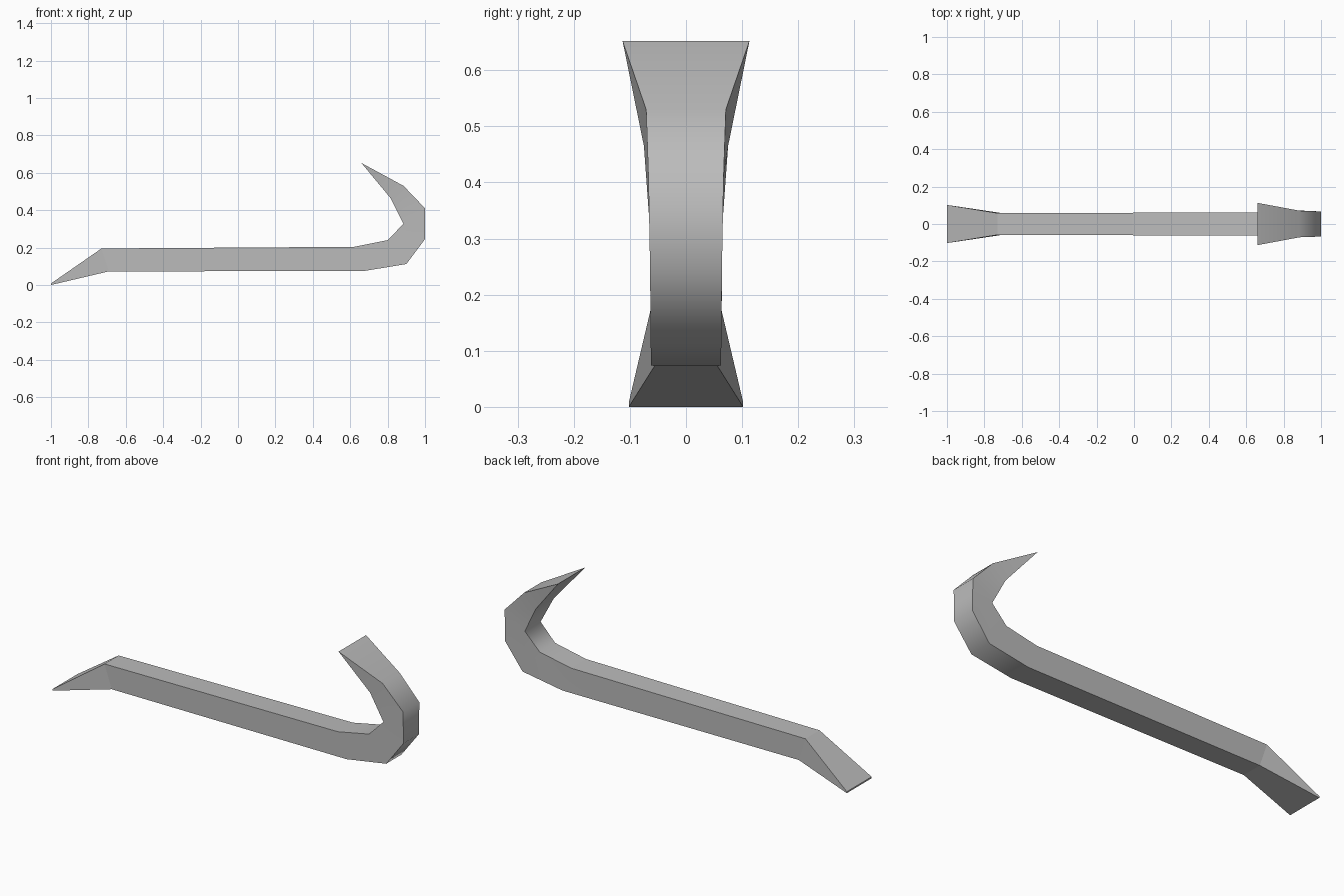
import bpy, bmesh, math

cube = bpy.data.objects.get("Cube")
if cube:
    bpy.data.objects.remove(cube, do_unlink=True)

# Single steel colour
steel = bpy.data.materials.new("grey steel")
steel.use_nodes = True
colour = (0.5, 0.5, 0.5, 1)
steel.diffuse_color = colour
steel.node_tree.nodes["Principled BSDF"].inputs["Base Color"].default_value = colour

# Stations along the bar: outer (x, z), inner (x, z), outer and inner half width
stations = [
    ((-1.0, 0.0), (-1.0, 0.008), 0.102, 0.102),      # flat chisel tip
    ((-0.69, 0.073), (-0.73, 0.195), 0.056, 0.058),  # chisel shoulder
    ((0.67, 0.074), (0.62, 0.204), 0.062, 0.062),    # end of straight shaft
    ((0.9, 0.112), (0.8, 0.24), 0.063, 0.063),       # lower bend
    ((1.0, 0.245), (0.885, 0.327), 0.064, 0.065),    # back of hook
    ((1.0, 0.41), (0.885, 0.327), 0.067, 0.065),     # top of bend
    ((0.885, 0.53), (0.815, 0.465), 0.071, 0.075),   # claw shoulder
    ((0.66, 0.652), (0.66, 0.652), 0.113, 0.113),    # claw edge
]

# Loft a four-sided section along the stations
bm = bmesh.new()
rings = []
for (ox, oz), (ix, iz), ow, iw in stations:
    rings.append([bm.verts.new(p) for p in (
        (ox, -ow, oz), (ox, ow, oz), (ix, iw, iz), (ix, -iw, iz))])
for a, b in zip(rings, rings[1:]):
    for i in range(4):
        j = (i + 1) % 4
        bm.faces.new((a[i], a[j], b[j], b[i]))
bm.faces.new(rings[0])
bm.faces.new(rings[-1])

# Merge the pinched inner bend and the sharp claw edge
bmesh.ops.remove_doubles(bm, verts=bm.verts[:], dist=0.001)
bmesh.ops.recalc_face_normals(bm, faces=bm.faces[:])

mesh = bpy.data.meshes.new("crowbar")
bm.to_mesh(mesh)
bm.free()
mesh.materials.append(steel)
bar = bpy.data.objects.new("crowbar", mesh)
bpy.context.collection.objects.link(bar)

# Soft bends, crisp long edges
bpy.ops.object.select_all(action="DESELECT")
bar.select_set(True)
bpy.context.view_layer.objects.active = bar
bpy.ops.object.shade_smooth_by_angle(angle=math.radians(75))
# Keep the chisel end faceted
for edge in bar.data.edges:
    if all(bar.data.vertices[v].co.x < -0.6 for v in edge.vertices):
        edge.use_edge_sharp = True
